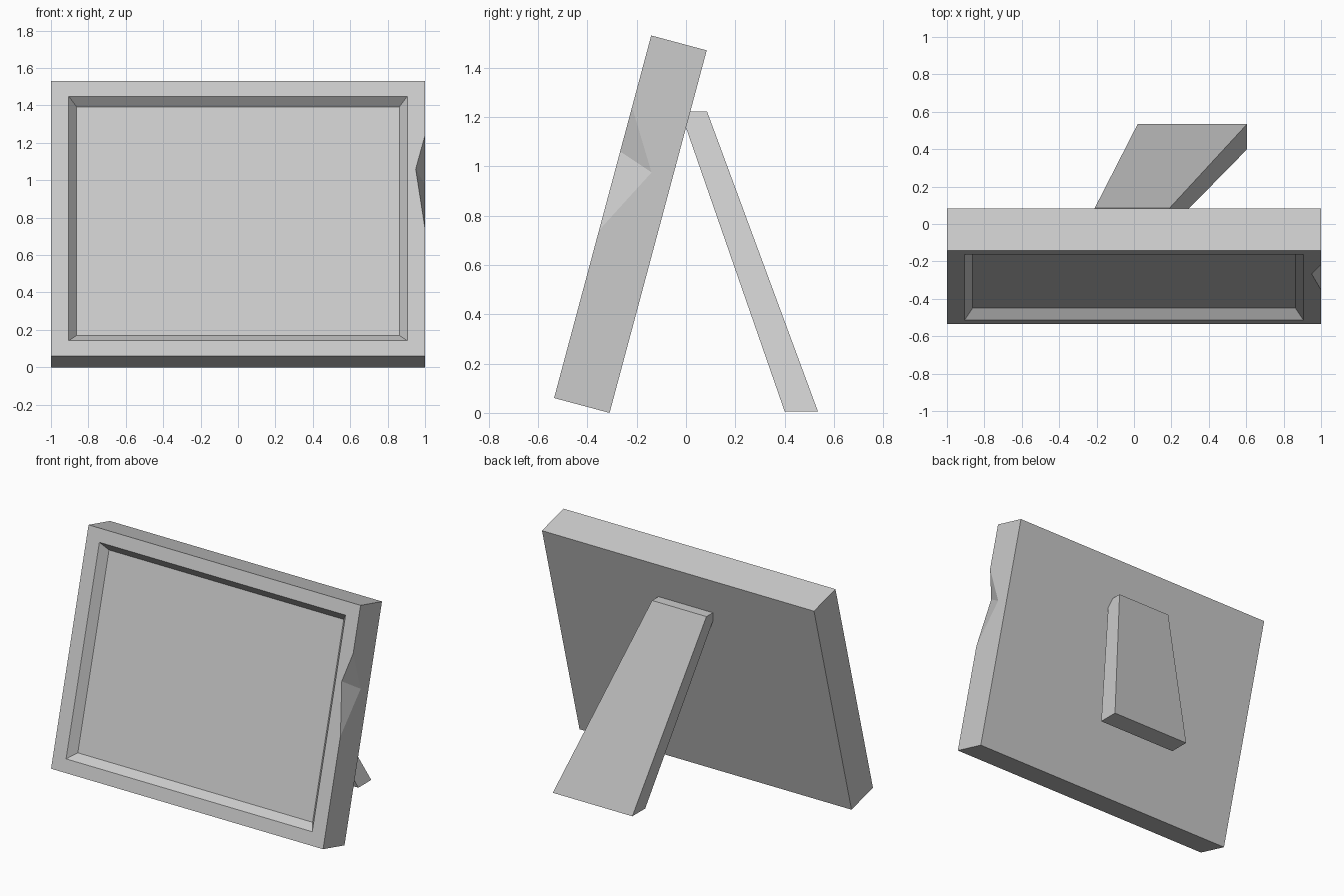
import bpy, bmesh
from math import radians, sin, cos
from mathutils import Vector

if "Cube" in bpy.data.objects:
    bpy.data.objects.remove(bpy.data.objects["Cube"])

TILT = radians(15)
HEIGHT, DEPTH = 1.522, 0.233


def place(x, v, d):
    """Frame coordinates (across, up the slope, depth behind front) to world."""
    return Vector((x, -0.535 + v * sin(TILT) + d * cos(TILT),
                   0.0603 + v * cos(TILT) - d * sin(TILT)))


def rect(hx, margin, d):
    return [place(x, v, d) for x, v in ((-hx, margin), (hx, margin),
            (hx, HEIGHT - margin), (-hx, HEIGHT - margin))]


def loft(name, rings):
    """Skin a stack of four-point rings and cap both ends."""
    bm = bmesh.new()
    rs = [[bm.verts.new(p) for p in r] for r in rings]
    for a, b in zip(rs, rs[1:]):
        for i in range(4):
            j = (i + 1) % 4
            bm.faces.new((a[i], a[j], b[j], b[i]))
    bm.faces.new(rs[0][::-1])
    bm.faces.new(rs[-1])
    return finish(name, bm)


def finish(name, bm):
    bmesh.ops.recalc_face_normals(bm, faces=bm.faces[:])
    mesh = bpy.data.meshes.new(name)
    bm.to_mesh(mesh)
    bm.free()
    ob = bpy.data.objects.new(name, mesh)
    bpy.context.collection.objects.link(ob)
    return ob


# Leaning frame with a bevelled recess for the picture
frame = loft("picture_frame", [rect(1, 0, DEPTH), rect(1, 0, 0),
                               rect(0.905, 0.085, 0), rect(0.863, 0.128, 0.054)])

# Chip broken out of the front right edge (wedge cutter, extended past the surface)
a, b = place(0.95, 1.035, 0), place(1, 0.986, 0.145)
low, high = place(1, 0.704, 0), place(1, 1.222, 0)
mid = (a + b) / 2
bm = bmesh.new()
vs = [bm.verts.new(mid + (p - mid) * 1.3) for p in (a, b, low, high)]
for i in range(4):
    bm.faces.new([v for k, v in enumerate(vs) if k != i])
chip = finish("chip_cutter", bm)
chip.hide_render = True
chip.hide_set(True)
cut = frame.modifiers.new("chip", 'BOOLEAN')
cut.operation, cut.solver, cut.object = 'DIFFERENCE', 'EXACT', chip

# Skewed rear prop, sunk into the back of the frame
loft("rear_prop", [
    [(x, y, 0.006) for x, y in ((0.02, 0.4), (0.605, 0.4), (0.605, 0.535), (0.02, 0.535))],
    [(x, y, 1.223) for x, y in ((-0.21, -0.023), (0.19, -0.023), (0.19, 0.085), (-0.21, 0.085))],
])
